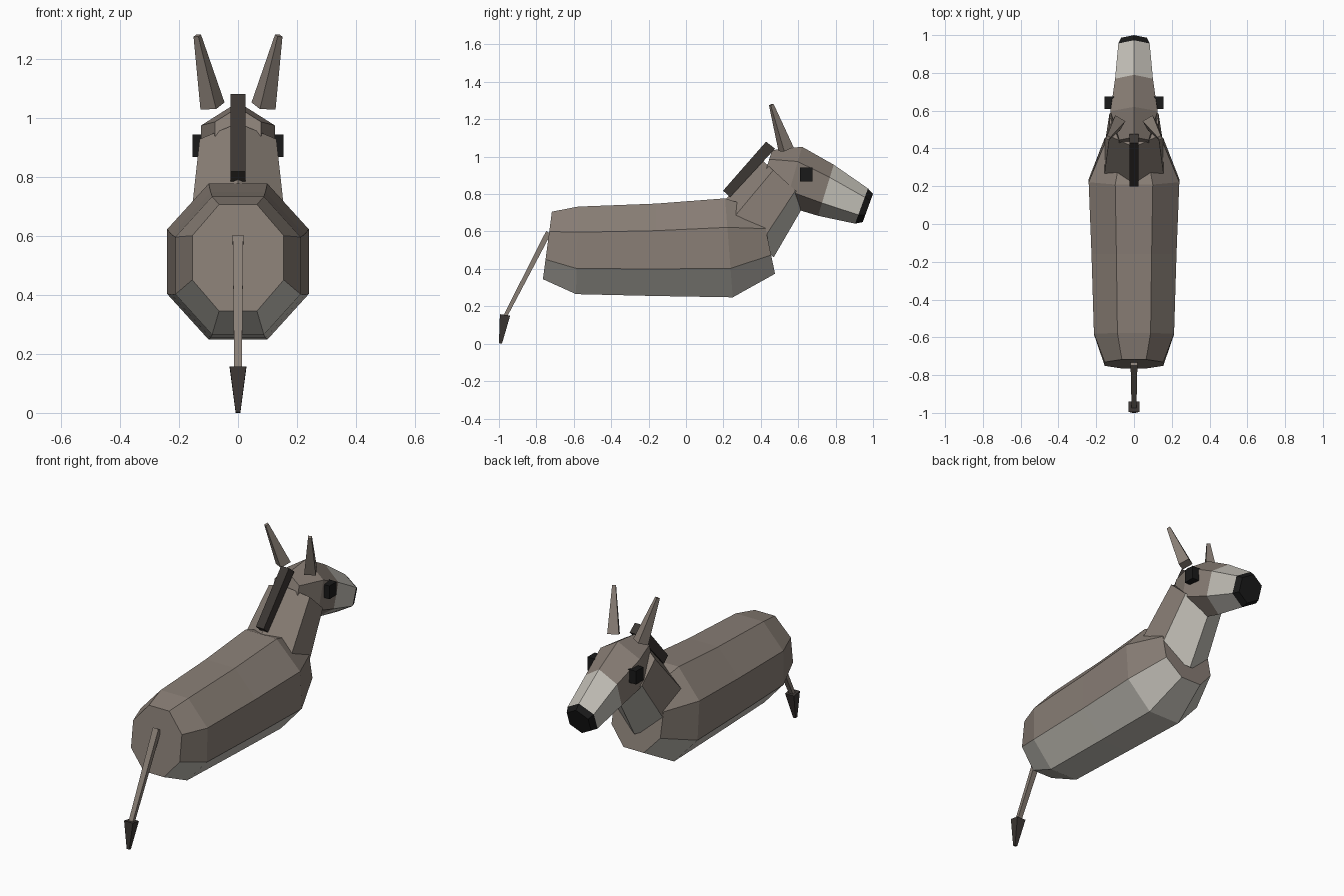
import bpy, bmesh
from math import sin, cos, pi, radians
from mathutils import Vector, Matrix

if "Cube" in bpy.data.objects:
    bpy.data.objects.remove(bpy.data.objects["Cube"])


def material(name, rgb):
    m = bpy.data.materials.new(name)
    m.diffuse_color = (*rgb, 1)
    m.use_nodes = True
    m.node_tree.nodes["Principled BSDF"].inputs["Base Color"].default_value = m.diffuse_color
    return m


BROWN = material("brown_coat", (0.25, 0.21, 0.18))
PALE = material("pale_coat", (0.55, 0.53, 0.48))
DARK = material("dark_hair", (0.045, 0.038, 0.034))
BLACK = material("black", (0.01, 0.01, 0.01))


def finish(name, bm, mats):
    bmesh.ops.recalc_face_normals(bm, faces=bm.faces)
    me = bpy.data.meshes.new(name)
    bm.to_mesh(me)
    bm.free()
    for m in mats:
        me.materials.append(m)
    ob = bpy.data.objects.new(name, me)
    bpy.context.collection.objects.link(ob)
    return ob


def loft(name, rings, n, start, mats, paint=lambda band, side: 0, end_mat=0):
    """Rings are (top y, top z, bottom y, bottom z, half width), n-sided, first corner at start degrees."""
    bm = bmesh.new()
    angles = [radians(start) + 2 * pi * i / n for i in range(n)]
    kx, kv = max(map(cos, angles)), max(map(sin, angles))
    loops = []
    for ty, tz, by, bz, w in rings:
        top, bottom = Vector((0, ty, tz)), Vector((0, by, bz))
        mid, up = (top + bottom) / 2, (top - bottom) / 2
        loops.append([bm.verts.new(mid + up * sin(a) / kv + Vector((w * cos(a) / kx, 0, 0)))
                      for a in angles])
    for b in range(len(loops) - 1):
        p, q = loops[b], loops[b + 1]
        for i in range(n):
            j = (i + 1) % n
            bm.faces.new((p[i], p[j], q[j], q[i])).material_index = paint(b, i)
    bm.faces.new(loops[0])
    bm.faces.new(loops[-1]).material_index = end_mat
    return finish(name, bm, mats)


def box(name, centre, size, mat):
    bm = bmesh.new()
    bmesh.ops.create_cube(bm, size=1, matrix=Matrix.Translation(centre) @ Matrix.Diagonal((*size, 1)))
    return finish(name, bm, [mat])


# Body: octagonal barrel with pale belly
loft("body", [(-0.717, 0.706, -0.765, 0.345, 0.155),
              (-0.577, 0.733, -0.588, 0.265, 0.212),
              (-0.16, 0.749, -0.16, 0.255, 0.225),
              (0.209, 0.777, 0.25, 0.248, 0.24),
              (0.405, 0.715, 0.476, 0.374, 0.155)],
     8, 22.5, [BROWN, PALE], lambda b, i: int(i in (4, 5, 6)))

# Neck: ridged hexagon with pale throat
loft("neck", [(0.161, 0.718, 0.469, 0.462, 0.16),
              (0.407, 0.982, 0.645, 0.765, 0.13)],
     6, 90, [BROWN, PALE], lambda b, i: int(i in (2, 3)))

# Head: ridged hexagon, pale muzzle, black nose
loft("head", [(0.46, 1.035, 0.40, 0.84, 0.078),
              (0.62, 1.053, 0.53, 0.737, 0.125),
              (0.79, 0.957, 0.706, 0.684, 0.10),
              (0.973, 0.83, 0.904, 0.642, 0.083),
              (1.0, 0.802, 0.945, 0.65, 0.068)],
     6, 90, [BROWN, PALE, BLACK], lambda b, i: (0, 0, 1, 2)[b], 2)

# Mane: slanted bar along the neck ridge
loft("mane", [(0.198, 0.818, 0.236, 0.784, 0.025),
              (0.428, 1.08, 0.476, 1.043, 0.025)], 4, 45, [DARK])

# Tail and tuft
loft("tail", [(-0.748, 0.602, -0.722, 0.588, 0.018),
              (-0.974, 0.155, -0.956, 0.145, 0.013)], 4, 45, [BROWN])
loft("tail_tuft", [(-0.995, 0.158, -0.94, 0.15, 0.028),
                   (-1.0, 0.003, -0.984, 0.0, 0.008)], 4, 45, [DARK])

# Eyes and ears, one per side
for side, s in (("left", -1), ("right", 1)):
    box(f"{side}_eye", (s * 0.13, 0.642, 0.905), (0.05, 0.066, 0.076), BLACK)
    base, tip = Vector((s * 0.0865, 0.535, 1.04)), Vector((s * 0.138, 0.456, 1.278))
    axis = tip - base
    turn = Vector((0, 0, 1)).rotation_difference(axis).to_matrix().to_4x4()
    bm = bmesh.new()
    bmesh.ops.create_cone(bm, cap_ends=True, segments=4, radius1=0.0435, radius2=0.0135,
                          depth=axis.length,
                          matrix=Matrix.Translation((base + tip) / 2) @ turn
                          @ Matrix.Rotation(radians(-15 * s), 4, 'Z'))
    finish(f"{side}_ear", bm, [BROWN])
